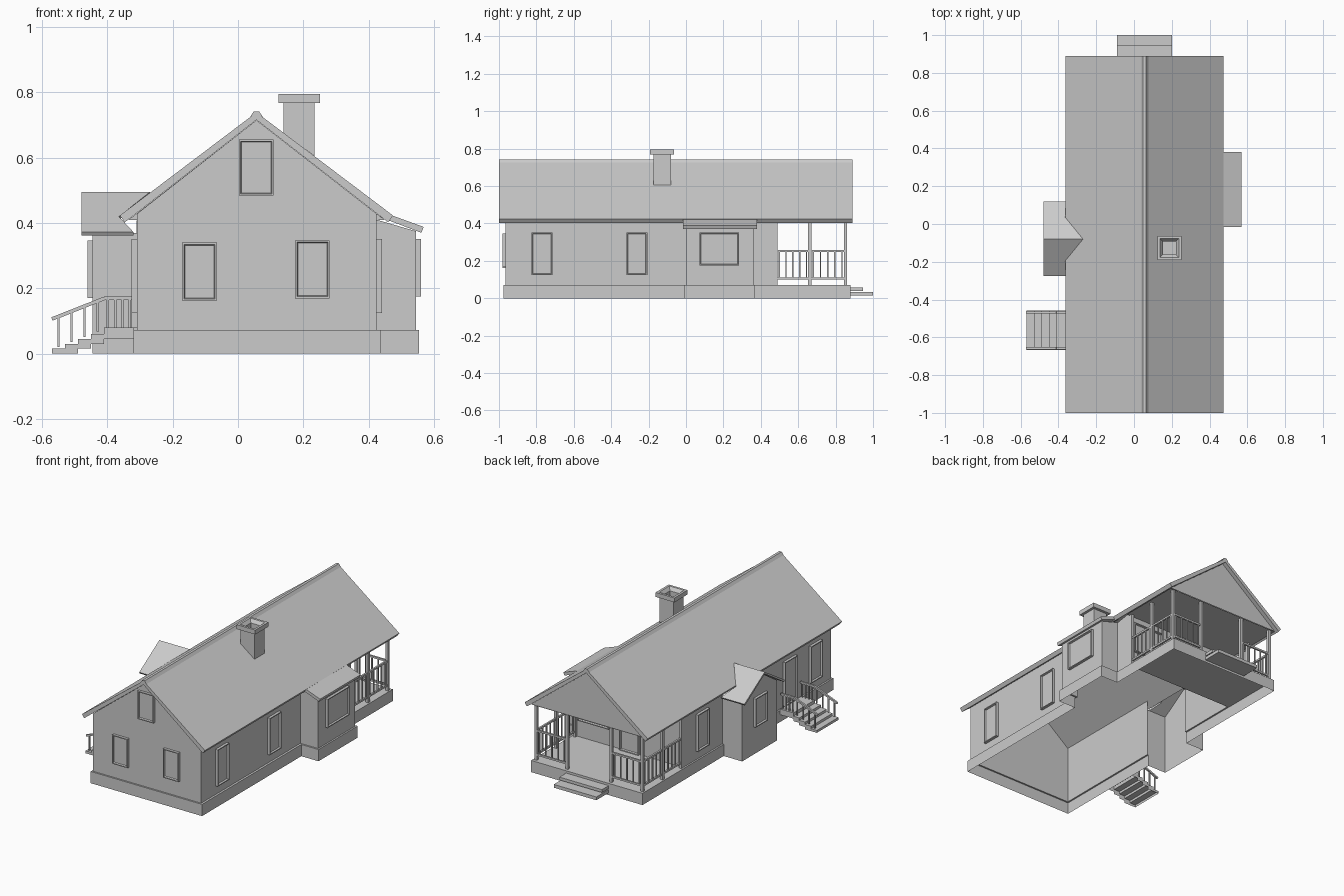
import bpy, bmesh
from math import radians
from mathutils import Vector, Matrix

if "Cube" in bpy.data.objects:
    bpy.data.objects.remove(bpy.data.objects["Cube"])


def sheet(name, polys):
    """Object from loose polygons, welded together."""
    bm = bmesh.new()
    for p in polys:
        bm.faces.new([bm.verts.new(v) for v in p])
    bmesh.ops.remove_doubles(bm, verts=bm.verts, dist=1e-5)
    bmesh.ops.recalc_face_normals(bm, faces=bm.faces)
    me = bpy.data.meshes.new(name)
    bm.to_mesh(me)
    bm.free()
    ob = bpy.data.objects.new(name, me)
    bpy.context.collection.objects.link(ob)
    return ob


def prism_y(name, prof, y0, y1):
    """Closed x,z profile extruded along y."""
    n = len(prof)
    a = [(x, y0, z) for x, z in prof]
    b = [(x, y1, z) for x, z in prof]
    sides = [[a[i], a[(i + 1) % n], b[(i + 1) % n], b[i]] for i in range(n)]
    return sheet(name, [a, b] + sides)


def box(name, x0, x1, y0, y1, z0, z1):
    return prism_y(name, [(x0, z0), (x1, z0), (x1, z1), (x0, z1)], y0, y1)


def bars(name, segs):
    """Square bars (p, q, width) joined in one object."""
    polys = []
    for p, q, w in segs:
        p, q = Vector(p), Vector(q)
        d = (q - p).normalized()
        s = d.cross(Vector((0, 0, 1)))
        s = Vector((1, 0, 0)) if s.length < 0.01 else s.normalized()
        u = s.cross(d)
        ring = [(s * i + u * j) * w / 2 for i, j in ((-1, -1), (1, -1), (1, 1), (-1, 1))]
        a, b = [p + r for r in ring], [q + r for r in ring]
        polys += [a, b] + [[a[i], a[(i + 1) % 4], b[(i + 1) % 4], b[i]] for i in range(4)]
    return sheet(name, polys)


def railing(name, p, q, h, n, low=0.033):
    """Top rail, optional bottom rail and n balusters between two floor points."""
    p, q, up = Vector(p), Vector(q), Vector((0, 0, 1))
    segs = [(p + up * h, q + up * h, 0.011)]
    if low:
        segs.append((p + up * low, q + up * low, 0.011))
    for i in range(n):
        b = p.lerp(q, (i + 0.5) / n)
        segs.append((b + up * low, b + up * h, 0.007))
    return bars(name, segs)


def window(name, c, w, h, turn=0, depth=0.016):
    """Framed panel with recessed pane, facing -y before turning."""
    bm = bmesh.new()
    bmesh.ops.create_cube(bm, size=1)
    bmesh.ops.scale(bm, vec=(w, depth, h), verts=bm.verts)
    bmesh.ops.translate(bm, vec=(0, -depth / 2, 0), verts=bm.verts)
    f = min(bm.faces, key=lambda f: f.calc_center_median().y)
    bmesh.ops.inset_region(bm, faces=[f], thickness=0.008)
    bmesh.ops.inset_region(bm, faces=[f], thickness=0.004)
    bmesh.ops.translate(bm, vec=(0, depth * 0.6, 0), verts=f.verts)
    bm.transform(Matrix.Translation(c) @ Matrix.Rotation(radians(turn), 4, 'Z'))
    me = bpy.data.meshes.new(name)
    bm.to_mesh(me)
    bm.free()
    bpy.context.collection.objects.link(bpy.data.objects.new(name, me))


MID, FZ = 0.0565, 0.072     # ridge x, floor height

# Plan outlines: walls, and foundation slightly outside them (with rear porch)
W = [(-.31, -.965), (.425, -.965), (.425, 0), (.545, 0), (.545, .36), (.425, .36), (.425, .47),
     (-.31, .47), (-.31, .09), (-.445, .09), (-.445, -.25), (-.31, -.25)]
F = [(-.32, -.975), (.438, -.975), (.438, -.01), (.555, -.01), (.555, .37), (.438, .37), (.438, .88),
     (-.32, .88), (-.32, .09), (-.445, .09), (-.445, -.25), (-.32, -.25)]
n = len(W)

# Foundation skirt, ledge and porch floor
polys = []
for i in range(n):
    j = (i + 1) % n
    polys.append([(*F[i], 0), (*F[j], 0), (*F[j], FZ), (*F[i], FZ)])
    ledge = [(*F[i], FZ), (*F[j], FZ), (*W[j], FZ), (*W[i], FZ)]
    if F[i] != W[i] or F[j] != W[j]:
        if F[i] == W[i]:
            ledge.pop(3)
        elif F[j] == W[j]:
            ledge.pop(2)
        polys.append(ledge)
sheet("foundation_and_porch_floor", polys)

# Wall shell with the gable tops
tops = [.428, .428, .41, .375, .375, .41, .428, .428, .37, .37, .37, .37]
polys = []
for i in range(n):
    j = (i + 1) % n
    a, b = W[i], W[j]
    za, zb = tops[i], tops[j]
    if i == 1:
        zb = .428
    if i == 5:
        za = .41
    if i == 7:
        zb = .428
    if i == 11:
        zb = .428
        za = .428
        b, a = W[0], W[11]
    peak = {0: [(MID, -.965, .715)], 6: [(MID, .47, .715)], 9: [(-.445, -.08, .482)]}.get(i, [])
    polys.append([(*a, FZ), (*b, FZ), (*b, zb)] + peak + [(*a, za)])
sheet("walls", polys)

# Main roof slabs and ridge cap
half = [(-.362, .423), (-.347, .402), (MID, .716), (MID, .739)]
for side in ("left", "right"):
    prof = half if side == "left" else [(2 * MID - x, z) for x, z in half]
    prism_y("roof_" + side, prof, -1, .89)
prism_y("ridge_cap", [(MID - .02, .725), (MID - .008, .742), (MID + .008, .742), (MID + .02, .725),
                      (MID, .737)], -1, .89)

# Left bay gable roof
ob = sheet("left_bay_roof", [
    [(-.48, -.08, .495), (-.27, -.08, .495), (-.365, y, .42), (-.32, e, .372), (-.48, e, .372)]
    for y, e in ((-.197, -.275), (.037, .118))])
m = ob.modifiers.new("thickness", 'SOLIDIFY')
m.thickness = 0.012
m.offset = -1

# Right bay shed roof
prism_y("right_bay_roof", [(.435, .418), (.562, .37), (.569, .388), (.47, .424), (.435, .43)], -.015, .38)

# Chimney with hollow cap
sheet("chimney_stack", [[(x0, y0, z0), (x1, y1, z1), (x1, y1, .77), (x0, y0, .77)]
      for (x0, y0, z0), (x1, y1, z1) in (
          ((.14, -.175, .675), (.235, -.175, .605)), ((.235, -.175, .605), (.235, -.08, .605)),
          ((.235, -.08, .605), (.14, -.08, .675)), ((.14, -.08, .675), (.14, -.175, .675)))])
loops = [[(.1875 + sx * r, -.1275 + sy * r, z) for sx, sy in ((-1, -1), (1, -1), (1, 1), (-1, 1))]
         for r, z in ((.0475, .768), (.064, .768), (.064, .795), (.05, .795), (.035, .775), (.035, .70))]
sheet("chimney_cap", [[a[i], a[(i + 1) % 4], b[(i + 1) % 4], b[i]]
      for a, b in zip(loops, loops[1:]) for i in range(4)] + [loops[-1]])

# Rear porch: gable, ceiling, posts, railings, steps
sheet("porch_gable", [[(-.335, .865, .41), (.448, .865, .41), (MID, .865, .715)]])
sheet("porch_ceiling", [[(-.335, .47, .408), (.448, .47, .408), (.448, .865, .408), (-.335, .865, .408)]])
XL, XR, YB = -.302, .42, .853
YS = (.48, .662, YB)
posts = [(x, y) for x in (XL, XR) for y in YS] + [(-.09, YB), (.21, YB)]
bars("porch_posts", [((x, y, FZ), (x, y, .408), .017) for x, y in posts])
for side, x in (("left", XL), ("right", XR)):
    for k in range(2):
        railing(f"porch_railing_{side}_{k}", (x, YS[k], FZ), (x, YS[k + 1], FZ), .18, 5)
railing("porch_railing_back_left", (XL, YB, FZ), (-.09, YB, FZ), .18, 5)
railing("porch_railing_back_right", (.21, YB, FZ), (XR, YB, FZ), .18, 5)
box("rear_step_upper", -.09, .2, .88, .945, .04, .058)
box("rear_step_lower", -.09, .2, .88, 1.0, .014, .034)

# Left entrance stairs, open underneath, with railings
xs = [-.57, -.53, -.49, -.45, -.41, -.32]
zs = [.015, .03, .045, .06, .08]
Y0, Y1 = -.668, -.458
polys, prev = [], 0
for k, z in enumerate(zs):
    a, b = xs[k], xs[k + 1]
    polys.append([(a, Y0, prev), (a, Y1, prev), (a, Y1, z), (a, Y0, z)])
    polys.append([(a, Y0, z), (a, Y1, z), (b, Y1, z), (b, Y0, z)])
    low = max(0, prev - .015)
    for y in (Y0, Y1):
        polys.append([(a, y, low), (b, y, low), (b, y, z), (a, y, z)])
    prev = z
sheet("entrance_stairs", polys)
for side, y in (("front", Y0 + .01), ("back", Y1 - .01)):
    railing("stair_railing_" + side, (-.57, y, .012), (-.41, y, .075), .094, 4, 0)
    railing("landing_railing_" + side, (-.41, y, .078), (-.32, y, .078), .092, 4, 0)

# Windows and doors: name, centre, width, height, turn
for args in (
        ("front_window_left", (-.118, -.965, .251), .106, .178, 0),
        ("front_window_right", (.228, -.965, .258), .106, .178, 0),
        ("attic_window", (.056, -.965, .57), .107, .172, 0),
        ("right_window_front", (.425, -.77, .238), .112, .226, 90),
        ("right_window_middle", (.425, -.263, .238), .112, .226, 90),
        ("right_bay_window", (.545, .178, .263), .212, .176, 90),
        ("left_bay_window", (-.445, -.08, .258), .12, .176, -90),
        ("left_window_rear", (-.31, .29, .238), .112, .226, -90),
        ("left_window_front", (-.31, -.81, .238), .112, .226, -90),
        ("entrance_door", (-.31, -.56, .215), .12, .27, -90),
        ("porch_window", (.295, .47, .272), .21, .19, 180),
        ("porch_door", (.05, .47, .217), .13, .29, 180)):
    window(*args)
